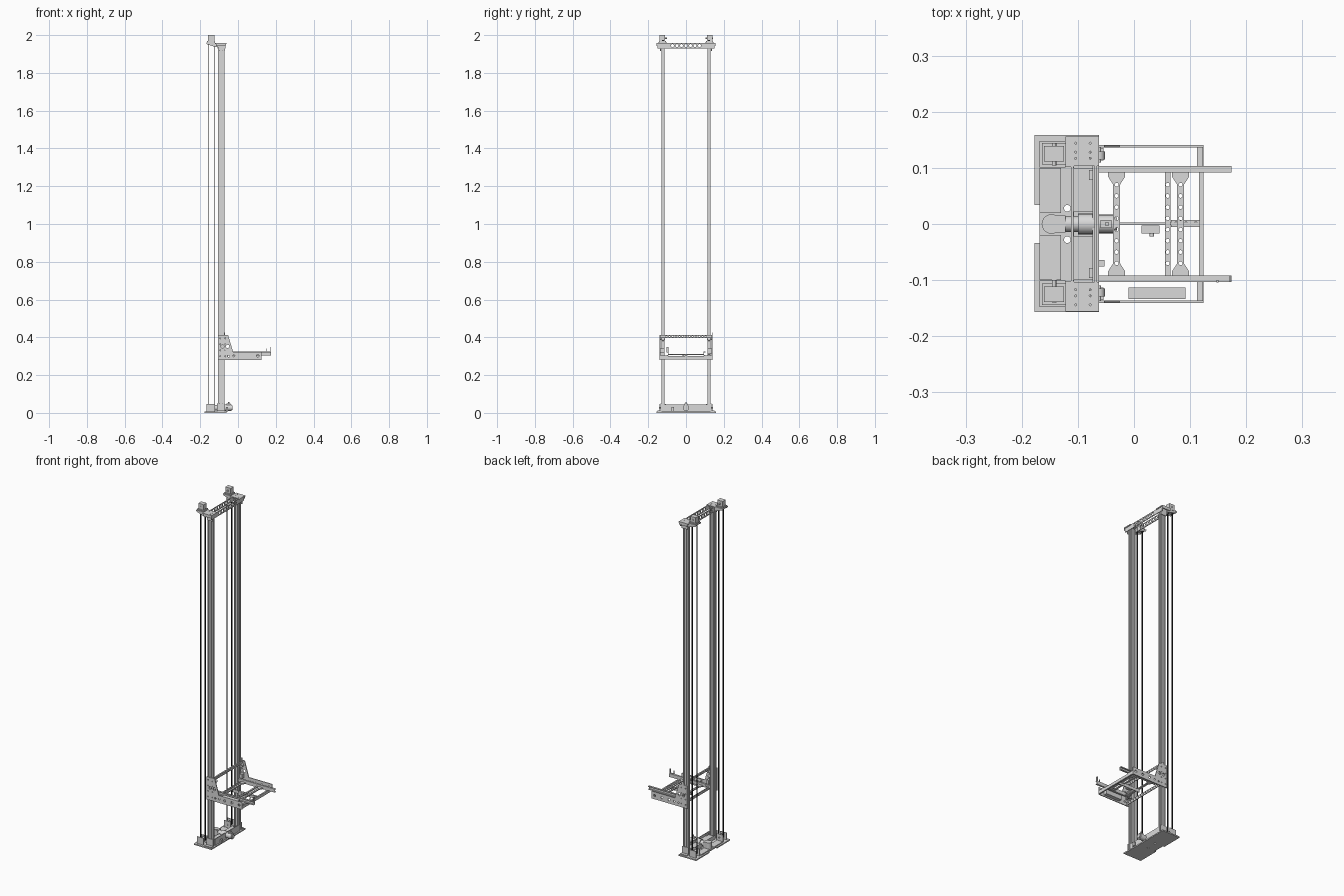
import bpy, bmesh, math
from mathutils import Vector

cube = bpy.data.objects.get("Cube")
if cube:
    bpy.data.objects.remove(cube, do_unlink=True)


def material(name, value):
    m = bpy.data.materials.new(name)
    m.use_nodes = True
    colour = (value, value, value, 1)
    m.diffuse_color = colour
    m.node_tree.nodes["Principled BSDF"].inputs["Base Color"].default_value = colour
    return m


GREY = material("light grey metal", 0.7)
BLACK = material("black rubber", 0.015)


def finish(bm, name):
    bmesh.ops.recalc_face_normals(bm, faces=bm.faces)
    me = bpy.data.meshes.new(name)
    bm.to_mesh(me)
    bm.free()
    me.materials.append(GREY)
    ob = bpy.data.objects.new(name, me)
    bpy.context.collection.objects.link(ob)
    return ob


def place(axis, u, v, w):
    return Vector({"x": (w, u, v), "y": (u, w, v), "z": (u, v, w)}[axis])


def plate(name, axis, lo, hi, outline, holes=()):
    """Extrude an outline with round holes (u, v, radius) along an axis."""
    bm = bmesh.new()
    loops = [outline]
    for u, v, r in holes:
        loops.append([(u + r * math.cos(k * math.pi / 6), v + r * math.sin(k * math.pi / 6))
                      for k in range(12)])
    edges = []
    for loop in loops:
        vs = [bm.verts.new(place(axis, u, v, lo)) for u, v in loop]
        edges += [bm.edges.new((vs[i - 1], vs[i])) for i in range(len(vs))]
    bmesh.ops.triangle_fill(bm, edges=edges, use_beauty=True)
    ext = bmesh.ops.extrude_face_region(bm, geom=bm.faces[:], use_keep_orig=True)
    moved = [g for g in ext["geom"] if isinstance(g, bmesh.types.BMVert)]
    bmesh.ops.translate(bm, verts=moved, vec=place(axis, 0, 0, hi - lo))
    return finish(bm, name)


def rect(u0, u1, v0, v1):
    return [(u0, v0), (u1, v0), (u1, v1), (u0, v1)]


def box(name, x0, x1, y0, y1, z0, z1):
    return plate(name, "z", z0, z1, rect(x0, x1, y0, y1))


def rod(name, axis, u, v, lo, hi, r, sides=20):
    pts = [(u + r * math.cos(k * math.tau / sides), v + r * math.sin(k * math.tau / sides))
           for k in range(sides)]
    ob = plate(name, axis, lo, hi, pts)
    for p in ob.data.polygons:
        p.use_smooth = abs(p.normal["xyz".index(axis)]) < 0.5
    ob.data.set_sharp_from_angle(angle=math.radians(40))
    return ob


def row(lo, hi, n, v, r, along_u=True):
    ps = [lo + (hi - lo) * i / (n - 1) for i in range(n)]
    return [(p, v, r) if along_u else (v, p, r) for p in ps]


# Slotted extrusion: two grooves on the long sides, one on the short sides
def slotted(cx, cy, hx=0.017, hy=0.008):
    g, d = 0.0022, 0.004
    side = []
    for c in (-hx / 2, hx / 2):
        side += [(c - g, -hy), (c - g, d - hy), (c + g, d - hy), (c + g, -hy)]
    half = [(-hx, -hy)] + side + [(hx, -hy), (hx, -g), (hx - d, -g), (hx - d, g), (hx, g)]
    return [(cx + s * u, cy + s * v) for s in (1, -1) for u, v in half]


# Base plate with a rear notch
plate("base_plate", "z", 0, 0.007,
      [(-.177, -.157), (-.062, -.157), (-.062, .159), (-.177, .159), (-.177, .034),
       (-.168, .034), (-.168, -.034), (-.177, -.034)],
      [(-.119, .028, .006), (-.119, -.028, .006)])
plate("base_beam_front", "x", -.074, -.07, rect(-.113, .113, .007, .044))
box("base_beam_rear", -.11, -.107, -.113, .113, .007, .03)

# Drive motor lying across the base
rod("motor_body", "x", 0, .027, -.1, -.07, .0185)
rod("motor_end", "x", 0, .027, -.07, -.035, .0165)
rod("motor_collar", "x", 0, .027, -.122, -.1, .014)
box("gearbox", -.147, -.122, -.015, .015, .007, .043)
rod("gearbox_end", "z", -.147, 0, .007, .045, .0175)
rod("motor_cap", "x", 0, .027, -.035, -.03, .012)
box("motor_terminal_box", -.06, -.04, -.007, .007, .04, .049)
rod("motor_plug", "z", -.048, 0, .049, .058, .004, 10)

for s, side in ((1, "left"), (-1, "right")):
    def sbox(name, x0, x1, y0, y1, z0, z1):
        return box(f"{side}_{name}", x0, x1, *sorted((s * y0, s * y1)), z0, z1)

    cy = s * 0.122
    # Mast column and its drive belt
    plate(f"{side}_column", "z", .007, 1.945, slotted(-.089, cy))
    for x in (-.157, -.126):
        belt = box(f"{side}_belt", x - .001, x + .001, cy - .005, cy + .005, .027, 1.975)
        belt.data.materials[0] = BLACK

    # Base covers, foot housing and lower pulley
    sbox("base_cover", -.168, -.13, .02, .1, .007, .012)
    sbox("base_beam_top", -.107, -.074, .022, .1, .026, .03)
    sbox("cable_clip", -.08, -.074, .078, .096, .03, .04)
    for y in (.106, .14):
        sbox("pulley_cheek", -.166, -.122, y, y + .004, .007, .047)
    rod(f"{side}_lower_pulley", "y", -.1425, .027, cy - .008, cy + .008, .0135)
    rod(f"{side}_lower_axle", "y", -.1425, .027, cy - .018, cy + .022, .004, 12)
    sbox("foot_bracket", -.11, -.068, .131, .152, .007, .012)
    sbox("foot_upright", -.11, -.068, .131, .135, .012, .05)

    # Head plate, bracket and upper pulley block
    plate(f"{side}_head_plate", "z", 1.953, 1.959,
          rect(-.122, -.062, *sorted((s * .103, s * .156))),
          [(x, s * y, .0018) for x in (-.104, -.078) for y in (.117, .128, .144)])
    sbox("head_flange", -.105, -.068, .133, .137, 1.915, 1.953)
    sbox("head_lip", -.116, -.064, .152, .156, 1.942, 1.953)
    sbox("pulley_shelf", -.168, -.122, .101, .148, 1.957, 1.962)
    for y in (.102, .143):
        plate(f"{side}_shelf_gusset", "y", *sorted((s * y, s * (y + .004))),
              [(-.166, 1.957), (-.166, 1.952), (-.115, 1.936), (-.107, 1.936), (-.107, 1.957)])
    sbox("pulley_block", -.16, -.125, .111, .139, 1.968, 2.0)
    sbox("block_foot", -.164, -.121, .106, .144, 1.962, 1.968)
    rod(f"{side}_upper_axle", "y", -.1425, 1.983, cy - .018, cy + .022, .004, 12)

    # Carriage side plate
    y0, y1 = sorted((s * .136, s * .141))
    plate(f"{side}_carriage_plate", "y", y0, y1,
          [(-.106, .28), (.124, .28), (.124, .323), (-.026, .323), (-.053, .413), (-.106, .413)],
          row(.012, .105, 3, .302, .007)
          + row(.3, .395, 4, -.095, .003, False) + row(.3, .395, 4, -.068, .003, False)
          + [(-.082, .352, .009), (-.055, .352, .009), (-.05, .3, .005), (-.022, .302, .005)])

    # Guide rollers running on the column
    for z in (.3, .39):
        rod(f"{side}_guide_roller", "y", -.062, z, cy - .007, cy + .007, .01, 16)
        rod(f"{side}_roller_pin", "y", -.062, z, *sorted((s * .11, s * .136)), .003, 10)
    sbox("roller_block", -.068, -.054, .113, .135, .315, .34)

    # Load rail: open channel
    sbox("load_rail_top", -.064, .174, .092, .103, .32, .324)
    sbox("load_rail_web", -.064, .174, .092, .095, .307, .32)
    sbox("load_rail_bottom", -.064, .174, .092, .103, .304, .307)
    sbox("rail_support", .112, .122, .095, .136, .298, .304)

# Perforated head beam joining the columns
plate("head_beam_front", "x", -.07, -.066, rect(-.15, .15, 1.93, 1.957),
      row(-.072, .072, 7, 1.944, .0085))
plate("head_beam_rear", "x", -.112, -.108, rect(-.14, .14, 1.93, 1.957),
      row(-.072, .072, 7, 1.944, .0085))

# Carriage cross bars
plate("upper_cross_bar", "x", -.066, -.062, rect(-.136, .136, .397, .413),
      row(-.105, .105, 13, .405, .0035))
box("upper_cross_flange", -.07, -.066, -.108, .108, .409, .413)
plate("lower_cross_bar", "x", -.066, -.062, rect(-.136, .136, .282, .299),
      row(-.1, .1, 11, .291, .0035))
box("front_cross_bar", .116, .124, -.136, .136, .283, .3)


# Perforated rungs with flared ends between the load rails
def rung(name, cx, half, flare):
    ends = [(-half, -.07), (-flare, -.084), (-flare, -.092), (flare, -.092), (flare, -.084), (half, -.07)]
    outline = [(cx + s * u, s * v) for s in (1, -1) for u, v in ends]
    plate(name, "z", .306, .312, outline, row(-.07, .07, 8, cx, .0035, False))


rung("rear_rung", -.031, .006, .015)
rung("front_rung", .083, .006, .015)
rung("middle_rung", .06, .005, .0051)

# Centre spine with sensor, control box and end stop
box("centre_spine", -.035, .118, -.002, .003, .288, .306)
plate("spine_strip", "z", .3, .304, rect(.066, .118, -.005, .007), row(.075, .11, 3, .001, .003))
box("spine_sensor", .013, .045, -.017, -.003, .288, .31)
rod("sensor_lens", "y", .032, .3, -.022, -.017, .004, 12)
box("control_box", -.01, .092, -.134, -.113, .286, .32)
box("end_stop", .169, .173, -.103, -.092, .322, .35)
box("stop_arm", .145, .169, -.103, -.099, .322, .326)
box("stop_pin", .147, .151, -.104, -.1, .326, .342)
box("position_flag", -.085, -.07, .137, .14, .413, .425)
box("floor_sensor", -.064, -.053, -.076, -.064, .007, .03)
